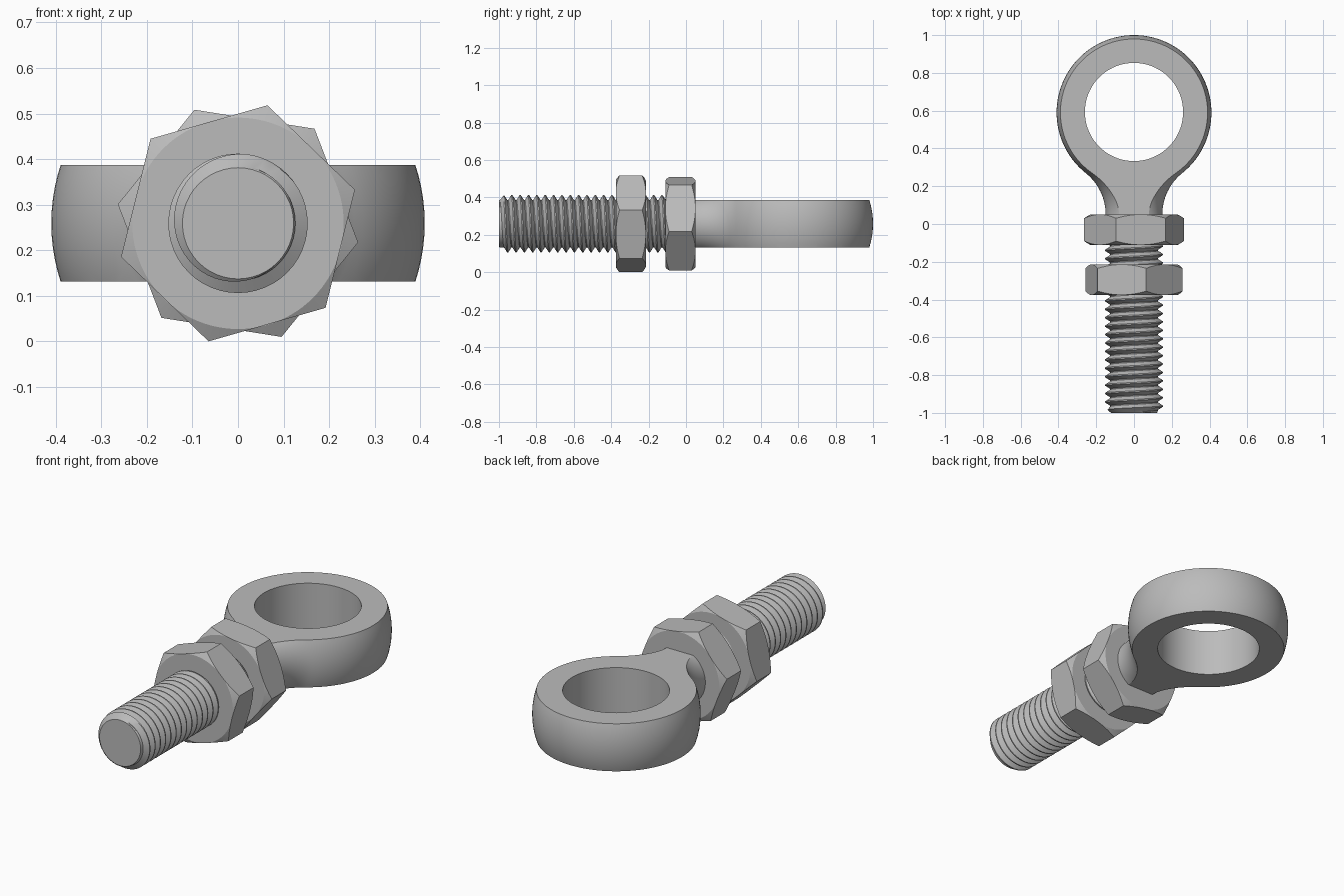
import bpy, bmesh
from math import sin, cos, pi, radians, sqrt, atan2
from mathutils import Matrix, Vector

if "Cube" in bpy.data.objects:
    bpy.data.objects.remove(bpy.data.objects["Cube"], do_unlink=True)

AXIS = 0.259          # height of the bolt axis
EYE_Y = 0.59          # centre of the eye
EYE_R = 0.41          # radius of the bulged rim
SHANK_R = 0.153

steel = bpy.data.materials.new("grey steel")
steel.use_nodes = True
GREY = (0.5, 0.5, 0.5, 1)
steel.diffuse_color = GREY
steel.node_tree.nodes["Principled BSDF"].inputs["Base Color"].default_value = GREY


def make_object(name, bm):
    bmesh.ops.recalc_face_normals(bm, faces=bm.faces)
    mesh = bpy.data.meshes.new(name)
    bm.to_mesh(mesh)
    bm.free()
    mesh.materials.append(steel)
    obj = bpy.data.objects.new(name, mesh)
    bpy.context.collection.objects.link(obj)
    return obj


def activate(obj):
    bpy.ops.object.select_all(action='DESELECT')
    obj.select_set(True)
    bpy.context.view_layer.objects.active = obj


def smooth(obj, angle=25):
    activate(obj)
    bpy.ops.object.shade_smooth_by_angle(angle=radians(angle))


def revolve(name, profile, segments):
    """Turn (radius, y) points around the bolt axis."""
    bm = bmesh.new()
    verts = [bm.verts.new((r, y, AXIS)) for r, y in profile]
    edges = [bm.edges.new(pair) for pair in zip(verts, verts[1:])]
    bmesh.ops.spin(bm, geom=verts + edges, cent=(0, 0, AXIS), axis=(0, 1, 0),
                   angle=2 * pi, steps=segments, use_duplicate=False)
    bmesh.ops.remove_doubles(bm, verts=bm.verts, dist=1e-5)
    return make_object(name, bm)


def prism(name, sides, radius, depth, matrix):
    bm = bmesh.new()
    bmesh.ops.create_cone(bm, cap_ends=True, segments=sides, radius1=radius,
                          radius2=radius, depth=depth, matrix=matrix)
    return make_object(name, bm)


def cut(obj, cutter, operation):
    cutter.hide_render = True
    activate(obj)
    mod = obj.modifiers.new("cut", 'BOOLEAN')
    mod.operation = operation
    mod.solver = 'EXACT'
    mod.object = cutter
    bpy.ops.object.modifier_apply(modifier=mod.name)
    bpy.data.objects.remove(cutter, do_unlink=True)


# Eye and neck: a ball flowing through a fillet into the shank, sliced flat
neck_r, neck_y = 0.15, 0.05
rise = EYE_Y - neck_y
fillet = (neck_r**2 + rise**2 - EYE_R**2) / (2 * (EYE_R - neck_r))
centre_r = neck_r + fillet
end = atan2(rise, centre_r)
profile = [(0, -0.03), (neck_r, -0.03)]
for i in range(17):
    a = end * i / 16
    profile.append((centre_r - fillet * cos(a), neck_y + fillet * sin(a)))
for i in range(1, 41):
    a = -end + (pi / 2 + end) * i / 40
    profile.append((EYE_R * cos(a) if i < 40 else 0, EYE_Y + EYE_R * sin(a)))
eye = revolve("eye_and_neck", profile, 96)

bm = bmesh.new()
bmesh.ops.create_cube(bm, size=1, matrix=Matrix.Translation((0, 0.4, AXIS))
                      @ Matrix.Diagonal((2, 2, 0.255, 1)))
cut(eye, make_object("slab_cutter", bm), 'INTERSECT')
cut(eye, prism("hole_cutter", 72, 0.26, 1, Matrix.Translation((0, EYE_Y + 0.003, AXIS))),
    'DIFFERENCE')
smooth(eye)


# Hex nuts: a prism trimmed by a chamfered disc
def hex_nut(name, y, half, corner_angle):
    disc = [(0, y - half), (0.232, y - half), (0.28, y - half + 0.027),
            (0.28, y + half - 0.027), (0.232, y + half), (0, y + half)]
    nut = revolve(name, disc, 96)
    along_y = Matrix.Rotation(radians(90), 4, 'X')
    turn = Matrix.Rotation(-radians(corner_angle), 4, 'Y')
    # start from a corner on +x whatever the primitive's first corner is
    first = Matrix.Rotation(radians(90), 4, 'Z')
    place = Matrix.Translation((0, y, AXIS)) @ turn @ along_y @ first
    bm = bmesh.new()
    ring = [Vector((0.267 * sin(i * pi / 3), 0.267 * cos(i * pi / 3), -0.2)) for i in range(6)]
    face = bm.faces.new([bm.verts.new(place @ p) for p in ring])
    top = bmesh.ops.extrude_face_region(bm, geom=[face])["geom"]
    shift = place.to_3x3() @ Vector((0, 0, 0.4))
    bmesh.ops.translate(bm, vec=shift, verts=[v for v in top if isinstance(v, bmesh.types.BMVert)])
    cut(nut, make_object("hex_cutter", bm), 'INTERSECT')
    smooth(nut)


hex_nut("front_nut", -0.295, 0.08, 16)
hex_nut("back_nut", -0.03, 0.08, 51)

# Threaded shank: a helical V profile with a chamfered tip
PITCH, ROOT, SEGS = 0.0446, 0.126, 48
START, STOP = -1.0, -0.02
wave = [(0, ROOT), (0.1, ROOT), (0.48, SHANK_R), (0.62, SHANK_R)]
bm = bmesh.new()
rows = []
for turn in range(-2, int((STOP - START) / PITCH) + 2):
    for phase, radius in wave:
        row = []
        for s in range(SEGS + 1):
            a = 2 * pi * s / SEGS
            y = START + (turn + phase + s / SEGS) * PITCH
            y = min(max(y, START), STOP)
            r = min(radius, 0.122 + (y - START) * 1.1)
            if y == STOP:
                r = ROOT
            row.append(bm.verts.new((r * sin(a), y, AXIS + r * cos(a))))
        rows.append(row)
for low, high in zip(rows, rows[1:]):
    for s in range(SEGS):
        bm.faces.new((low[s], low[s + 1], high[s + 1], high[s]))
bmesh.ops.remove_doubles(bm, verts=bm.verts, dist=1e-5)
bmesh.ops.dissolve_degenerate(bm, edges=bm.edges, dist=1e-5)
bmesh.ops.holes_fill(bm, edges=[e for e in bm.edges if e.is_boundary], sides=0)
smooth(make_object("threaded_shank", bm))
